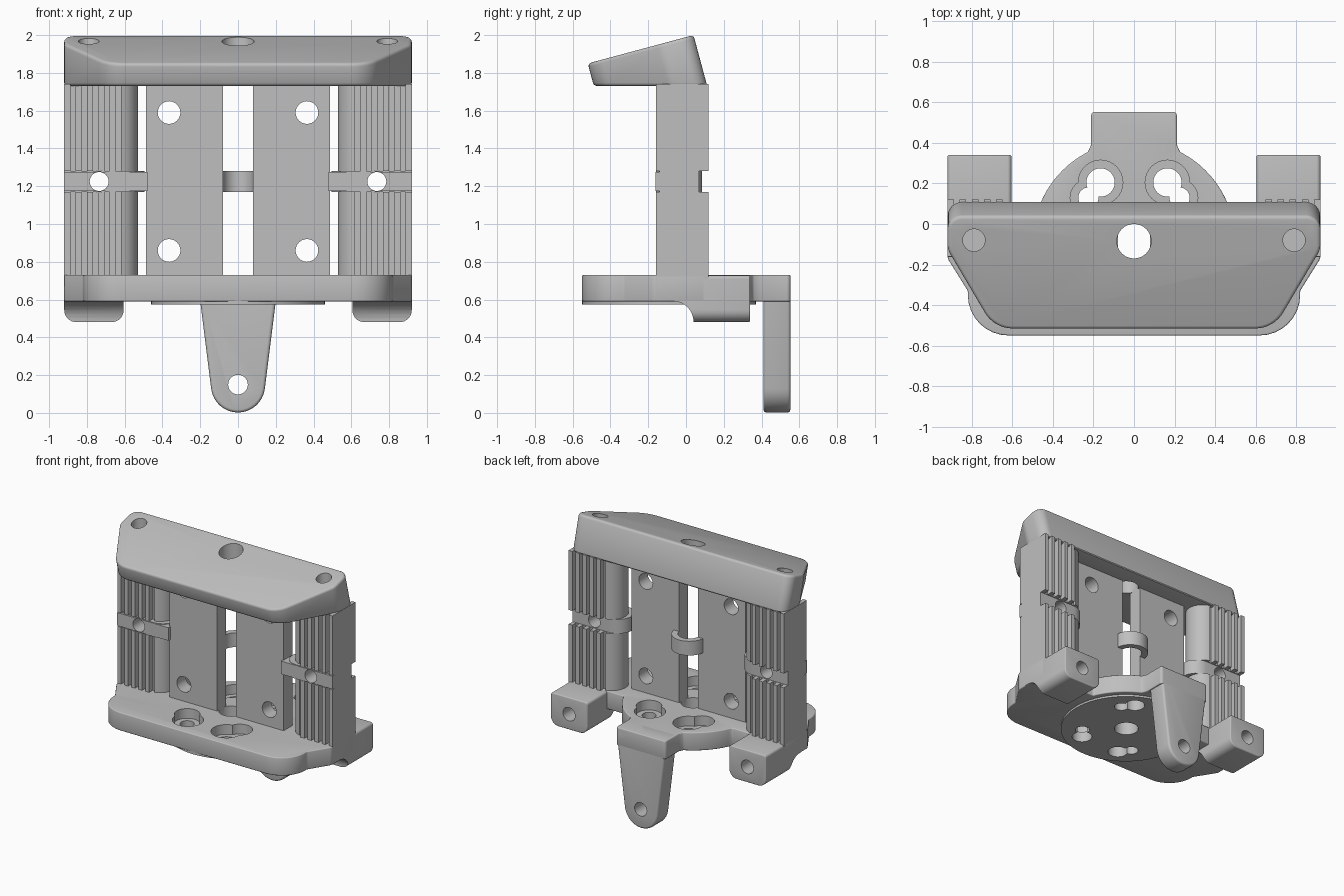
import bpy, bmesh
from math import sin, cos, pi, radians
from mathutils import Vector

if "Cube" in bpy.data.objects:
    bpy.data.objects.remove(bpy.data.objects["Cube"])

GREY = (0.52, 0.52, 0.52, 1)
grey = bpy.data.materials.new("mid_grey")
grey.use_nodes = True
grey.diffuse_color = GREY
grey.node_tree.nodes["Principled BSDF"].inputs["Base Color"].default_value = GREY


def arc(cx, cy, r, a0, a1, n=16):
    angles = [radians(a0 + (a1 - a0) * i / n) for i in range(n + 1)]
    return [(cx + r * cos(a), cy + r * sin(a)) for a in angles]


def rounded(corners, n=8):
    """Fillet a closed outline of (x, y, radius) corners."""
    out = []
    for i, (x, y, r) in enumerate(corners):
        p = Vector((x, y))
        if r == 0:
            out.append((x, y))
            continue
        a = (Vector(corners[i - 1][:2]) - p).normalized()
        b = (Vector(corners[(i + 1) % len(corners)][:2]) - p).normalized()
        half = a.angle(b) / 2
        centre = p + (a + b).normalized() * (r / sin(half))
        reach = r * cos(half) / sin(half)
        start = (p + a * reach - centre).normalized()
        end = (p + b * reach - centre).normalized()
        for k in range(n + 1):
            out.append(tuple(centre + start.slerp(end, k / n) * r))
    return out


def mirrored(half):
    """Close a half outline by reflecting it in x = 0."""
    return half + [(-p[0],) + tuple(p[1:]) for p in reversed(half)]


def loft(name, low, high):
    """Solid between two matching rings of 3D points."""
    bm = bmesh.new()
    a = [bm.verts.new(p) for p in low]
    b = [bm.verts.new(p) for p in high]
    bm.faces.new(a)
    bm.faces.new(b)
    for i in range(len(a)):
        j = (i + 1) % len(a)
        bm.faces.new((a[i], a[j], b[j], b[i]))
    bmesh.ops.recalc_face_normals(bm, faces=bm.faces)
    me = bpy.data.meshes.new(name)
    bm.to_mesh(me)
    bm.free()
    me.materials.append(grey)
    ob = bpy.data.objects.new(name, me)
    bpy.context.scene.collection.objects.link(ob)
    return ob


def prism(name, outline, lo, hi, axis="z"):
    place = {"z": lambda u, v, d: (u, v, d),
             "y": lambda u, v, d: (u, d, v),
             "x": lambda u, v, d: (d, u, v)}[axis]
    return loft(name, [place(u, v, lo) for u, v in outline],
                [place(u, v, hi) for u, v in outline])


def box(x0, x1, y0, y1):
    return [(x0, y0), (x1, y0), (x1, y1), (x0, y1)]


def bore(u, v, r, lo, hi, axis="z"):
    return prism("bore_cutter", arc(u, v, r, 0, 348.75, 31), lo, hi, axis)


def finish(ob, bevel=0, cutters=(), mirror=False):
    if bevel:
        m = ob.modifiers.new("soft_edges", "BEVEL")
        m.width, m.segments = bevel, 3
        m.limit_method, m.angle_limit = "ANGLE", radians(35)
    for c in cutters:
        m = ob.modifiers.new("cut", "BOOLEAN")
        m.operation, m.solver, m.object = "DIFFERENCE", "EXACT", c
        c.hide_render = True
    if mirror:
        ob.modifiers.new("mirror", "MIRROR").use_mirror_merge = False
    # bake the modifiers so the part stands on its own
    bpy.context.view_layer.update()
    deps = bpy.context.evaluated_depsgraph_get()
    baked = bpy.data.meshes.new_from_object(ob.evaluated_get(deps))
    ob.modifiers.clear()
    ob.data = baked
    for c in cutters:
        bpy.data.objects.remove(c)
    bpy.ops.object.select_all(action="DESELECT")
    ob.select_set(True)
    bpy.context.view_layer.objects.active = ob
    bpy.ops.object.shade_smooth_by_angle(angle=radians(35))


HUB = -0.085  # y of the hub axis

# Sloped top cap: outline on a tilted plane, walls square to it, flat underside
cap_outline = rounded(mirrored([(0.69, -0.52, 0.16), (0.92, -0.13, 0.1), (0.92, 0.04, 0.07)]))
TILT = 0.268
top = [(x, y, 2.0 + (y - 0.04) * TILT) for x, y in cap_outline]
low = [(x, y + (z - 1.73) * TILT, 1.73) for x, y, z in top]
cap = loft("top_cap", low, top)
cap_cuts = [bore(0, HUB, 0.085, 1.5, 2.2)]
cap_cuts += [bore(s * 0.79, -0.08, 0.055, 1.78, 2.2) for s in (-1, 1)]
finish(cap, 0.018, cap_cuts)

# Base plate with round hub at the back and a tab for the arm
half = [(0.82, -0.55, 0.2), (0.82, -0.33, 0.03), (0.92, -0.17, 0.05), (0.92, 0.1, 0), (0.465, 0.1, 0)]
half += [(x, y, 0) for x, y in arc(0, -0.09, 0.5, 23, 63)]
half += [(0.212, 0.39, 0), (0.212, 0.553, 0.02)]
base = prism("base_plate", rounded(mirrored(half)), 0.59, 0.73)


def hub_holes():
    cuts = [bore(0, HUB, 0.085, 0.4, 0.9)]
    for sx in (-1, 1):
        for sy in (-1, 1):
            for dx, dy, wide, slim in ((0.165, 0.29, 0.11, 0.07), (0.225, 0.215, 0.09, 0.05)):
                x, y = sx * dx, HUB + sy * dy
                cuts += [bore(x, y, wide, 0.655, 0.9), bore(x, y, slim, 0.4, 0.9)]
    return cuts


finish(base, 0.018, hub_holes())
hub = prism("hub_disc", arc(0, -0.09, 0.46, 0, 354.375, 63), 0.575, 0.6)
finish(hub, 0, hub_holes())

# Rear hanging arm, tapering to a round eye
arm_outline = [(-0.212, 0.73), (-0.2, 0.59)] + arc(0, 0.145, 0.143, 187, 353) + [(0.2, 0.59), (0.212, 0.73)]
arm = prism("rear_arm", arm_outline, 0.41, 0.553, "y")
finish(arm, 0.016, [bore(0, 0.15, 0.052, 0.2, 0.8, "y")])

# Rear feet with a curved step underneath and a screw hole
foot_outline = rounded([(0.605, 0.48, 0.065), (0.92, 0.48, 0.065), (0.92, 0.728, 0.02), (0.605, 0.728, 0.02)])
foot = prism("rear_foot", foot_outline, -0.1, 0.34, "y")
step = prism("step_cutter", [(-0.2, 0.3), (-0.2, 0.592)] + arc(-0.07, 0.482, 0.11, 90, 0, 8)
             + [(0.04, 0.3)], 0.4, 1.1, "x")
finish(foot, 0.008, [step, bore(0.762, 0.6, 0.052, 0.12, 0.5, "y")], True)

# Drilled centre plates
plate = prism("centre_plate", box(0.08, 0.488, -0.14, -0.03), 0.7, 1.75)
finish(plate, 0, [bore(0.365, z, 0.06, -0.5, 0.5, "y") for z in (0.86, 1.59)], True)

# Curved bridge joining the plates at the back
bridge_outline = arc(0, -0.04, 0.125, 0, 180) + arc(0, -0.04, 0.08, 180, 0)
finish(prism("plate_bridge", bridge_outline, 1.17, 1.28))

# Ribbed side columns, split by a strap groove
ribs = []
for i in range(5):
    x = 0.92 - 0.06 * i
    ribs += [(x, -0.16), (x - 0.032, -0.16), (x - 0.032, -0.115), (x - 0.06, -0.115)]
column_outline = ribs + arc(0.65, -0.02, 0.12, 255, 105)
column_outline += [(x, -0.04 - y) for x, y in reversed(ribs)]
for name, lo, hi in (("lower_column", 0.67, 1.17), ("upper_column", 1.28, 1.74)):
    column = prism(name, column_outline, lo, hi)
    finish(column, 0, [bore(0.735, 1.225, 0.058, -0.5, 0.5, "y")], True)

# Strap wrapped through the groove and tied to the plates
band_outline = [(0.92, -0.14), (0.92, 0.07)] + arc(0.61, -0.045, 0.115, 90, 270)
band = prism("strap_band", band_outline, 1.17, 1.28)
finish(band, 0, [bore(0.735, 1.225, 0.05, -0.5, 0.5, "y")], True)
tie = prism("strap_tie", box(0.48, 0.92, -0.162, -0.07), 1.175, 1.275)
finish(tie, 0, [bore(0.735, 1.225, 0.05, -0.5, 0.5, "y")], True)
